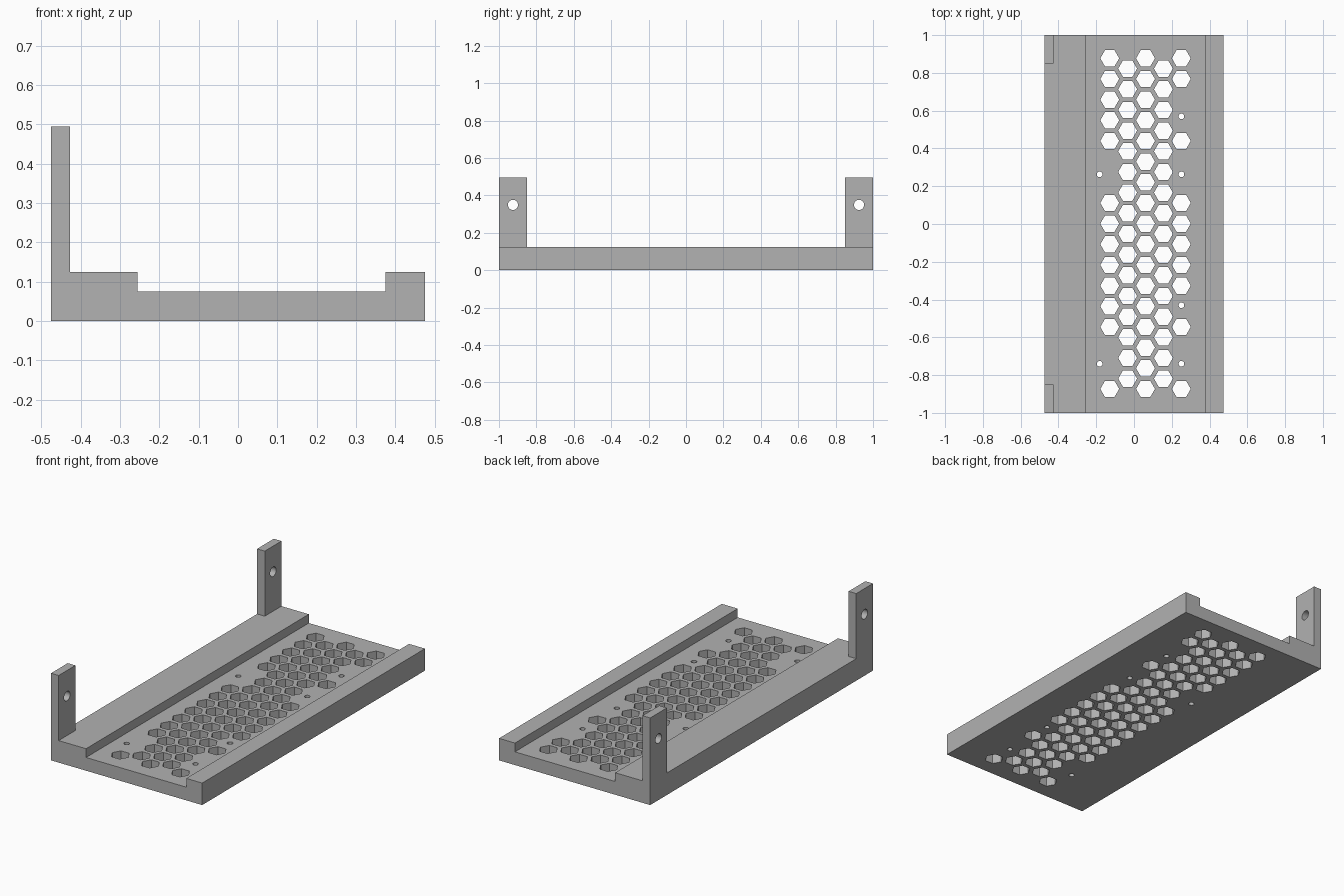
import bpy
import bmesh
from math import sqrt, pi
from mathutils import Matrix, Vector

cube = bpy.data.objects.get("Cube")
if cube:
    bpy.data.objects.remove(cube, do_unlink=True)

grey = bpy.data.materials.new("plain grey")
grey.use_nodes = True
grey.diffuse_color = (0.445, 0.445, 0.445, 1)
grey.node_tree.nodes["Principled BSDF"].inputs["Base Color"].default_value = grey.diffuse_color


def make_object(name, bm):
    bmesh.ops.recalc_face_normals(bm, faces=bm.faces)
    mesh = bpy.data.meshes.new(name)
    bm.to_mesh(mesh)
    bm.free()
    mesh.materials.append(grey)
    obj = bpy.data.objects.new(name, mesh)
    bpy.context.collection.objects.link(obj)
    return obj


def extrude_profile(name, profile, y0, y1):
    """Extrude an (x, z) outline along y."""
    bm = bmesh.new()
    face = bm.faces.new([bm.verts.new((x, y0, z)) for x, z in profile])
    new = bmesh.ops.extrude_face_region(bm, geom=[face])["geom"]
    bmesh.ops.translate(bm, vec=(0, y1 - y0, 0),
                        verts=[v for v in new if isinstance(v, bmesh.types.BMVert)])
    return make_object(name, bm)


def add_drill(bm, centre, radius, sides, depth, rotation=Matrix()):
    bmesh.ops.create_cone(bm, cap_ends=True, segments=sides, radius1=radius, radius2=radius,
                          depth=depth, matrix=Matrix.Translation(Vector(centre)) @ rotation)


def cut(obj, bm):
    """Subtract the drills, bake the result and discard the helper."""
    cutter = make_object("cutter", bm)
    cutter.hide_render = True
    mod = obj.modifiers.new("holes", "BOOLEAN")
    mod.operation = "DIFFERENCE"
    mod.solver = "EXACT"
    mod.object = cutter
    bpy.context.view_layer.objects.active = obj
    bpy.ops.object.modifier_apply(modifier=mod.name)
    bpy.data.objects.remove(cutter, do_unlink=True)


# Tray: wide ledge, recessed floor, narrow rim
W, LEDGE, FLOOR = 0.475, 0.125, 0.075
tray = extrude_profile("tray", [(-W, 0), (W, 0), (W, LEDGE), (0.375, LEDGE), (0.375, FLOOR),
                                (-0.255, FLOOR), (-0.255, LEDGE), (-W, LEDGE)], -1, 1)

# Honeycomb vents, left out around the screw holes
PITCH = 0.1094
skipped = {0: {5, 6, 14, 15}, 4: {2, 3, 5, 6, 12, 14, 15}}
drills = bmesh.new()
quarter = Matrix.Rotation(pi / 2, 4, "Z")
for col in range(5):
    odd = col % 2
    for row in range(17 - odd):
        if row not in skipped.get(col, ()):
            x = 0.061 + (col - 2) * PITCH * sqrt(3) / 2
            y = (8 - row - odd / 2) * PITCH + 0.002
            add_drill(drills, (x, y, 0.04), 0.05, 6, 0.2, quarter)

# Screw holes through the floor
for x, ys in ((-0.182, (0.263, -0.74)), (0.251, (0.57, 0.263, -0.43, -0.74))):
    for y in ys:
        add_drill(drills, (x, y, 0.04), 0.015, 20, 0.2)
cut(tray, drills)

# Upright mounting tabs with a round hole, one at each end
for name, side in (("front_tab", -1), ("back_tab", 1)):
    tab = extrude_profile(name, [(-W, LEDGE), (-0.427, LEDGE), (-0.427, 0.495), (-W, 0.495)],
                          side * 0.85, side)
    drill = bmesh.new()
    add_drill(drill, (-0.45, side * 0.925, 0.349), 0.027, 32, 0.2, Matrix.Rotation(pi / 2, 4, "Y"))
    cut(tab, drill)
